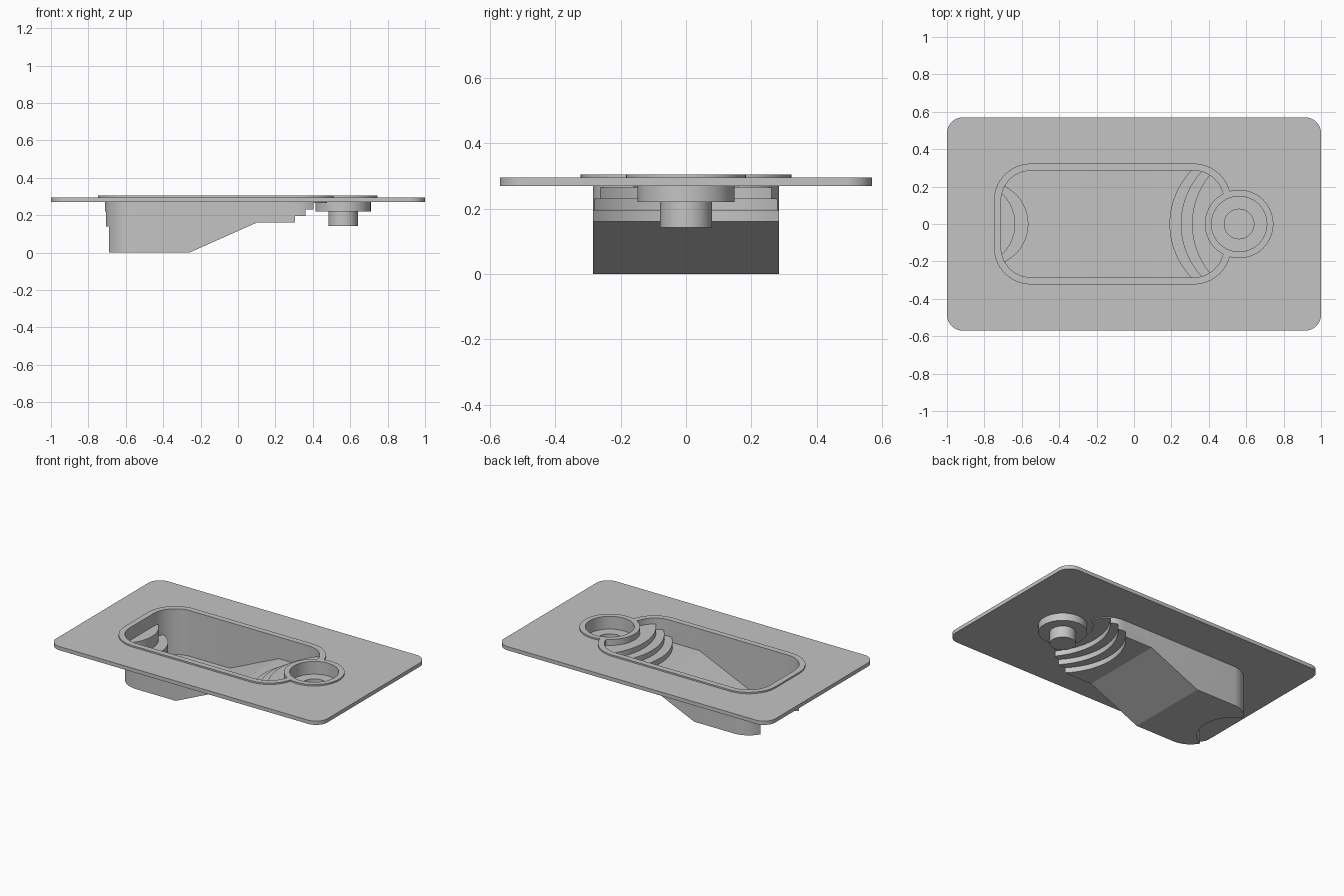
import bpy, bmesh
from math import sin, cos, pi, radians

if "Cube" in bpy.data.objects:
    bpy.data.objects.remove(bpy.data.objects["Cube"])

GREY = (0.55, 0.55, 0.55, 1)
grey = bpy.data.materials.new("light_grey")
grey.use_nodes = True
grey.diffuse_color = GREY
grey.node_tree.nodes["Principled BSDF"].inputs["Base Color"].default_value = GREY

DECK_LOW, DECK_TOP, COPING_TOP = 0.27, 0.295, 0.305
SPA_X, SPA_R, RING_R = 0.562, 0.148, 0.183


def new_object(name, bm):
    bmesh.ops.recalc_face_normals(bm, faces=bm.faces)
    mesh = bpy.data.meshes.new(name)
    bm.to_mesh(mesh)
    bm.free()
    mesh.materials.append(grey)
    obj = bpy.data.objects.new(name, mesh)
    bpy.context.collection.objects.link(obj)
    return obj


def prism(name, points, direction):
    """Extrude a closed 3D outline along a direction."""
    bm = bmesh.new()
    face = bm.faces.new([bm.verts.new(p) for p in points])
    ext = bmesh.ops.extrude_face_region(bm, geom=[face])
    moved = [v for v in ext["geom"] if isinstance(v, bmesh.types.BMVert)]
    bmesh.ops.translate(bm, verts=moved, vec=direction)
    return new_object(name, bm)


def rounded_slab(name, x0, x1, half_y, r, z0, z1, steps=14):
    corners = [(x1 - r, half_y - r), (x0 + r, half_y - r),
               (x0 + r, r - half_y), (x1 - r, r - half_y)]
    points = []
    for i, (cx, cy) in enumerate(corners):
        for k in range(steps + 1):
            a = (i + k / steps) * pi / 2
            points.append((cx + r * cos(a), cy + r * sin(a), z0))
    return prism(name, points, (0, 0, z1 - z0))


def disc(name, x, r, z0, z1, n=96):
    points = [(x + r * cos(2 * pi * i / n), r * sin(2 * pi * i / n), z0) for i in range(n)]
    return prism(name, points, (0, 0, z1 - z0))


def combine(obj, other, operation, keep=False):
    """Apply a boolean and drop the helper unless it is needed again."""
    other.hide_render = True
    mod = obj.modifiers.new("cut", "BOOLEAN")
    mod.operation, mod.object, mod.solver = operation, other, "EXACT"
    deps = bpy.context.evaluated_depsgraph_get()
    mesh = bpy.data.meshes.new_from_object(obj.evaluated_get(deps))
    obj.modifiers.clear()
    obj.data = mesh
    if not keep:
        bpy.data.objects.remove(other)


def pool_slab(name, grow, z0, z1):
    return rounded_slab(name, -0.711 - grow, 0.48 + grow, 0.285 + grow, 0.16 + grow, z0, z1)


# Opening shared by deck and coping: pool outline, spa ring wall, spa hole
opening = pool_slab("opening_cutter", 0, 0.1, 0.5)
combine(opening, disc("ring", SPA_X, RING_R, 0, 0.6), "DIFFERENCE")
spa_hole = disc("spa_hole_cutter", SPA_X, SPA_R, 0.1, 0.5)

# Deck slab
deck = rounded_slab("deck", -1, 1, 0.57, 0.085, DECK_LOW, DECK_TOP)
# Raised coping around pool and spa
coping = pool_slab("coping", 0.038, DECK_TOP, COPING_TOP)
combine(coping, disc("ring", SPA_X, RING_R, DECK_TOP, COPING_TOP), "UNION")
for part in (deck, coping):
    combine(part, opening, "DIFFERENCE", keep=True)
    combine(part, spa_hole, "DIFFERENCE", keep=True)
for cutter in (opening, spa_hole):
    bpy.data.objects.remove(cutter)

# Pool basin: outline volume limited by the floor profile
basin = pool_slab("pool_basin", 0, -0.1, 0.4)
floor = [(-1, 0), (-0.26, 0), (0.1, 0.16), (1, 0.16), (1, DECK_LOW), (-1, DECK_LOW)]
combine(basin, prism("floor_profile", [(x, -1, z) for x, z in floor], (0, 2, 0)), "INTERSECT")
# Two curved seats at the deep end, three curved steps at the shallow end
seats = [(-0.79, 0.225, 0.14), (-0.86, 0.225, 0.22)]
stairs = [(0.6 + 0.06 * i, 0.41, 0.195 + 0.035 * i) for i in range(3)]
for x, r, top in seats + stairs:
    combine(basin, disc("ledge", x, r, -0.2, top), "DIFFERENCE")
combine(basin, disc("ring", SPA_X, RING_R, -0.2, 0.5), "DIFFERENCE")
# Open the top and face the shell inward
bm = bmesh.new()
bm.from_mesh(basin.data)
bmesh.ops.delete(bm, geom=[f for f in bm.faces if f.normal.z > 0.5], context="FACES")
bmesh.ops.reverse_faces(bm, faces=bm.faces)
bm.to_mesh(basin.data)
bm.free()

# Spa tub: wall, seat ledge, foot well and its floor
bm = bmesh.new()
n = 96
rings = []
for r, z in [(SPA_R, DECK_LOW), (SPA_R, 0.22), (0.079, 0.22), (0.079, 0.143)]:
    rings.append([bm.verts.new((SPA_X + r * cos(2 * pi * i / n), r * sin(2 * pi * i / n), z))
                  for i in range(n)])
for a, b in zip(rings, rings[1:]):
    for i in range(n):
        j = (i + 1) % n
        bm.faces.new((a[i], b[i], b[j], a[j]))
bm.faces.new(rings[-1])
spa = new_object("spa_tub", bm)
if spa.data.polygons[-1].normal.z < 0:
    spa.data.flip_normals()

# Smooth curved walls, keep edges crisp
for obj in (deck, coping, basin, spa):
    bpy.ops.object.select_all(action="DESELECT")
    obj.select_set(True)
    bpy.context.view_layer.objects.active = obj
    bpy.ops.object.shade_smooth_by_angle(angle=radians(20))
